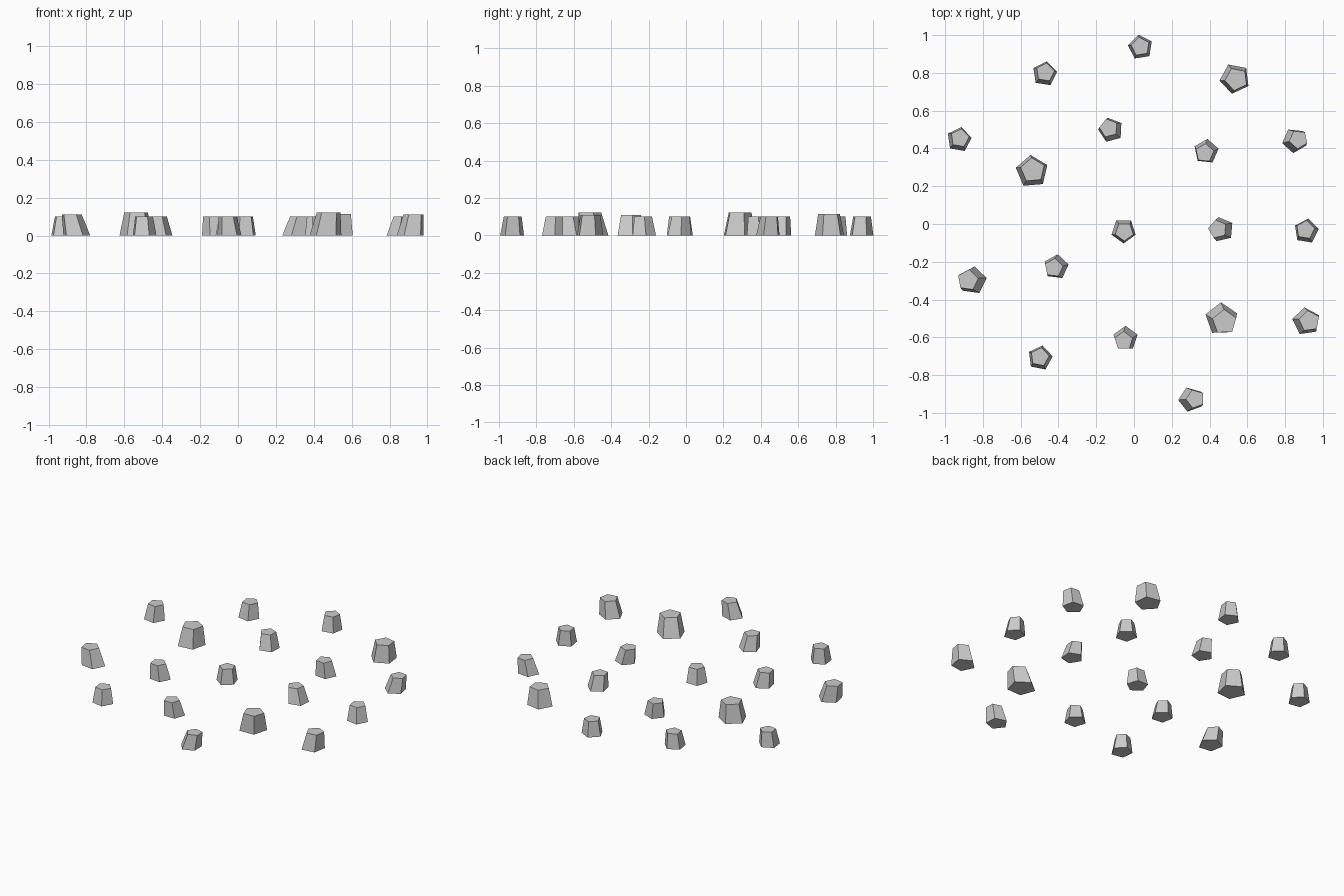
import bpy, bmesh
from math import sin, cos, radians

TAPER = 0.75   # top radius relative to base radius


def stud(name, x, y, radius, height, angle, lean):
    """Five-sided tapered stud whose top is shifted sideways by lean."""
    bm = bmesh.new()

    def ring(cx, cy, z, r):
        return [bm.verts.new((cx + r * cos(radians(angle + 72 * i)),
                              cy + r * sin(radians(angle + 72 * i)), z)) for i in range(5)]

    base = ring(x, y, 0, radius)
    top = ring(x + lean[0], y + lean[1], height, radius * TAPER)
    bm.faces.new(base[::-1])
    bm.faces.new(top)
    for i in range(5):
        j = (i + 1) % 5
        bm.faces.new((base[i], base[j], top[j], top[i]))
    mesh = bpy.data.meshes.new(name)
    bm.to_mesh(mesh)
    bm.free()
    bpy.context.collection.objects.link(bpy.data.objects.new(name, mesh))


# size classes: base radius, height
SMALL, MEDIUM, BROAD, LARGE = (0.067, 0.10), (0.075, 0.11), (0.082, 0.115), (0.088, 0.122)

# x, y, size, angle of the first corner, lean of the top
studs = [
    (-0.473, 0.795, SMALL, 81, (0.003, 0.008)),
    (0.034, 0.936, SMALL, 99, (0.000, 0.003)),
    (0.534, 0.770, BROAD, 115, (0.008, -0.003)),
    (-0.926, 0.447, SMALL, 80, (0.004, 0.008)),
    (-0.123, 0.498, SMALL, 105, (-0.011, 0.010)),
    (0.382, 0.384, SMALL, 84, (-0.008, -0.008)),
    (0.850, 0.442, SMALL, 120, (0.021, 0.006)),
    (-0.540, 0.278, LARGE, 95, (0.004, 0.007)),
    (-0.055, -0.036, SMALL, -90, (0.004, -0.004)),
    (0.463, -0.029, SMALL, 103, (-0.021, 0.002)),
    (0.912, -0.038, SMALL, 81, (-0.005, 0.007)),
    (-0.854, -0.299, MEDIUM, 82, (-0.026, 0.002)),
    (-0.412, -0.227, SMALL, 83, (-0.013, -0.005)),
    (-0.045, -0.606, SMALL, 90, (-0.010, -0.013)),
    (0.463, -0.503, LARGE, 92, (0.016, -0.016)),
    (0.912, -0.516, MEDIUM, 98, (0.016, 0.002)),
    (-0.497, -0.709, SMALL, 79, (-0.002, 0.005)),
    (0.301, -0.929, SMALL, 110, (0.024, 0.003)),
]
for n, (x, y, (r, h), angle, lean) in enumerate(studs, 1):
    stud(f"stud_{n:02d}", x, y, r, h, angle, lean)
